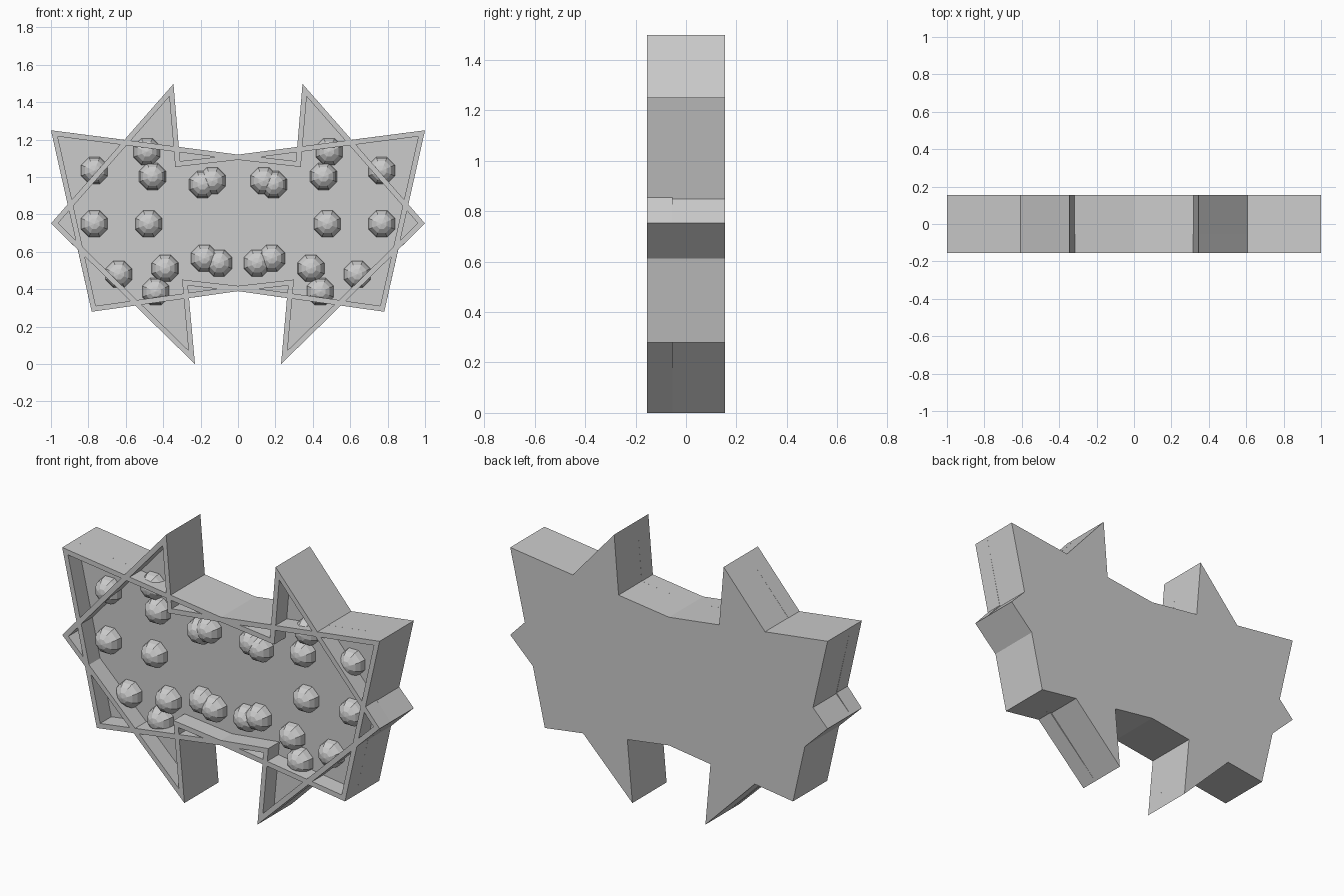
import bpy, bmesh, math
from mathutils import Vector, Matrix

if "Cube" in bpy.data.objects:
    bpy.data.objects.remove(bpy.data.objects["Cube"])

FRONT, FLOOR, BACK = -0.154, -0.054, 0.154
RIM = 0.028


def mirrored(half):
    """Close a right-hand half profile (top centre to bottom centre) over x = 0."""
    return half + [(-x, z) for x, z in reversed(half) if x > 0]


def inset(loop, d):
    """Mitred inward offset of a clockwise loop."""
    pts = [Vector(p) for p in loop]
    out = []
    for i, p in enumerate(pts):
        a = (p - pts[i - 1]).normalized()
        b = (pts[(i + 1) % len(pts)] - p).normalized()
        na, nb = Vector((a.y, -a.x)), Vector((b.y, -b.x))
        out.append(tuple(p + (na + nb) * d / (1 + na.dot(nb))))
    return out


def finish(bm, name):
    bmesh.ops.recalc_face_normals(bm, faces=bm.faces)
    mesh = bpy.data.meshes.new(name)
    bm.to_mesh(mesh)
    bm.free()
    ob = bpy.data.objects.new(name, mesh)
    bpy.context.collection.objects.link(ob)
    return ob


def plate(name, loop, y0, y1):
    bm = bmesh.new()
    f = bm.faces.new([bm.verts.new((x, y0, z)) for x, z in loop])
    new = bmesh.ops.extrude_face_region(bm, geom=[f], use_keep_orig=True)["geom"]
    bmesh.ops.translate(bm, vec=(0, y1 - y0, 0),
                        verts=[g for g in new if isinstance(g, bmesh.types.BMVert)])
    return finish(bm, name)


def rim(name, loop):
    bm = bmesh.new()
    inner = inset(loop, RIM)
    rings = [[bm.verts.new((x, y, z)) for x, z in l]
             for l, y in ((loop, FLOOR), (loop, FRONT), (inner, FRONT), (inner, FLOOR))]
    n = len(loop)
    for k in range(4):
        a, b = rings[k], rings[(k + 1) % 4]
        for i in range(n):
            j = (i + 1) % n
            bm.faces.new((a[i], a[j], b[j], b[i]))
    return finish(bm, name)


# Solid back with the combined outline of both frames
plate("back_panel", mirrored([
    (0, 1.12), (0.317, 1.161), (0.345, 1.498), (0.606, 1.199), (1, 1.25),
    (0.908, 0.848), (1, 0.752), (0.857, 0.612), (0.782, 0.28), (0.541, 0.314),
    (0.23, 0), (0.262, 0.353), (0, 0.39)]), FLOOR, BACK)

# Two crossing raised frames
rim("wide_frame", mirrored([(0, 1.12), (1, 1.25), (0.782, 0.28), (0, 0.39)]))
rim("spiked_frame", mirrored([
    (0, 1.12), (0.31, 1.085), (0.345, 1.498), (1, 0.752), (0.23, 0),
    (0.268, 0.42), (0, 0.39)]))

# Low-poly bulbs, mirrored left and right
bulbs = [(0.768, 1.035), (0.487, 1.136), (0.457, 1.003), (0.137, 0.98),
         (0.19, 0.96), (0.768, 0.75), (0.478, 0.75), (0.637, 0.48),
         (0.39, 0.512), (0.44, 0.388), (0.18, 0.565), (0.102, 0.54)]
bm = bmesh.new()
for x, z in bulbs:
    for s in (1, -1):
        m = (Matrix.Translation((s * x, FLOOR - 0.004, z))
             @ Matrix.Rotation(math.pi / 2, 4, 'X') @ Matrix.Rotation(math.pi / 8, 4, 'Z'))
        bmesh.ops.create_uvsphere(bm, u_segments=8, v_segments=8, radius=0.077, matrix=m)
finish(bm, "bulbs")
